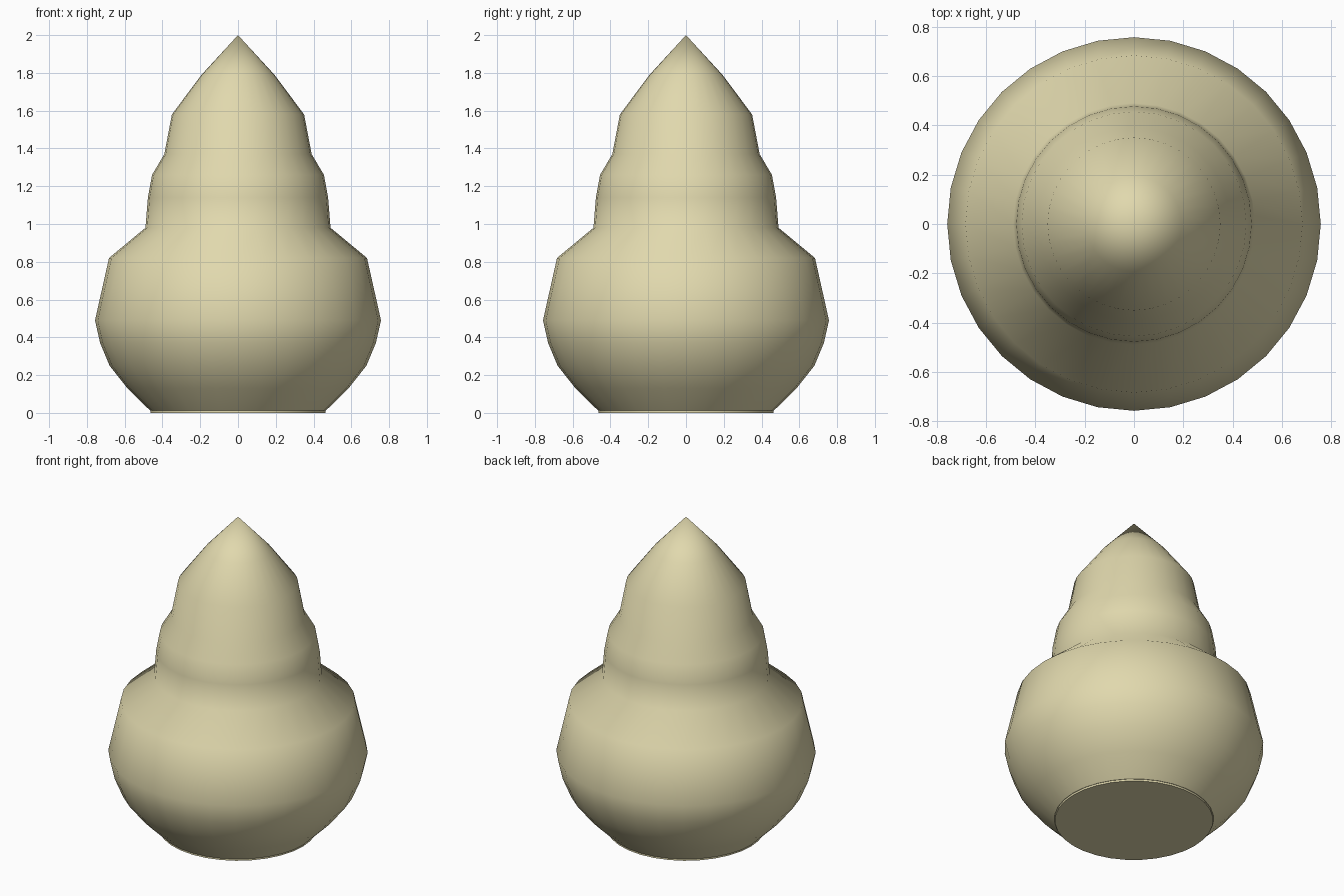
import bpy
import bmesh
from math import cos, sin, tau

cube = bpy.data.objects.get("Cube")
if cube:
    bpy.data.objects.remove(cube, do_unlink=True)

SIDES = 32

cream = bpy.data.materials.new("cream")
cream.use_nodes = True
colour = (0.75, 0.69, 0.42, 1)
cream.diffuse_color = colour
cream.node_tree.nodes["Principled BSDF"].inputs["Base Color"].default_value = colour


def lathe(name, profile, cap_top=False):
    """Spin (radius, height) points around z; a zero radius closes to a tip."""
    bm = bmesh.new()
    rings = []
    for r, z in profile:
        count = SIDES if r > 0 else 1
        rings.append([bm.verts.new((r * cos(tau * i / SIDES), r * sin(tau * i / SIDES), z))
                      for i in range(count)])
    for low, high in zip(rings, rings[1:]):
        for i in range(SIDES):
            j = (i + 1) % SIDES
            if len(high) == 1:
                face = bm.faces.new((low[i], low[j], high[0]))
            else:
                face = bm.faces.new((low[i], low[j], high[j], high[i]))
            face.smooth = True
    bm.faces.new(rings[0][::-1])
    if cap_top:
        bm.faces.new(rings[-1])
    mesh = bpy.data.meshes.new(name)
    bm.to_mesh(mesh)
    bm.free()
    mesh.materials.append(cream)
    obj = bpy.data.objects.new(name, mesh)
    bpy.context.collection.objects.link(obj)
    # Keep the rim of every flat cap crisp
    for edge in mesh.edges:
        a, b = (mesh.vertices[v].co for v in edge.vertices)
        edge.use_edge_sharp = abs(a.z - b.z) < 1e-5 and (
            a.z == mesh.vertices[0].co.z or (cap_top and a.z > profile[0][1]))
    return obj


# Bulbous body, stepped neck and pointed top
lathe("body", [
    (0.465, 0.012), (0.585, 0.13), (0.68, 0.25), (0.73, 0.37), (0.757, 0.49),
    (0.683, 0.82), (0.49, 0.98), (0.477, 1.14), (0.455, 1.26), (0.39, 1.37),
    (0.35, 1.58), (0.193, 1.79), (0, 2),
])

# Thin flat foot
lathe("foot", [(0.462, 0), (0.462, 0.012)], cap_top=True)
